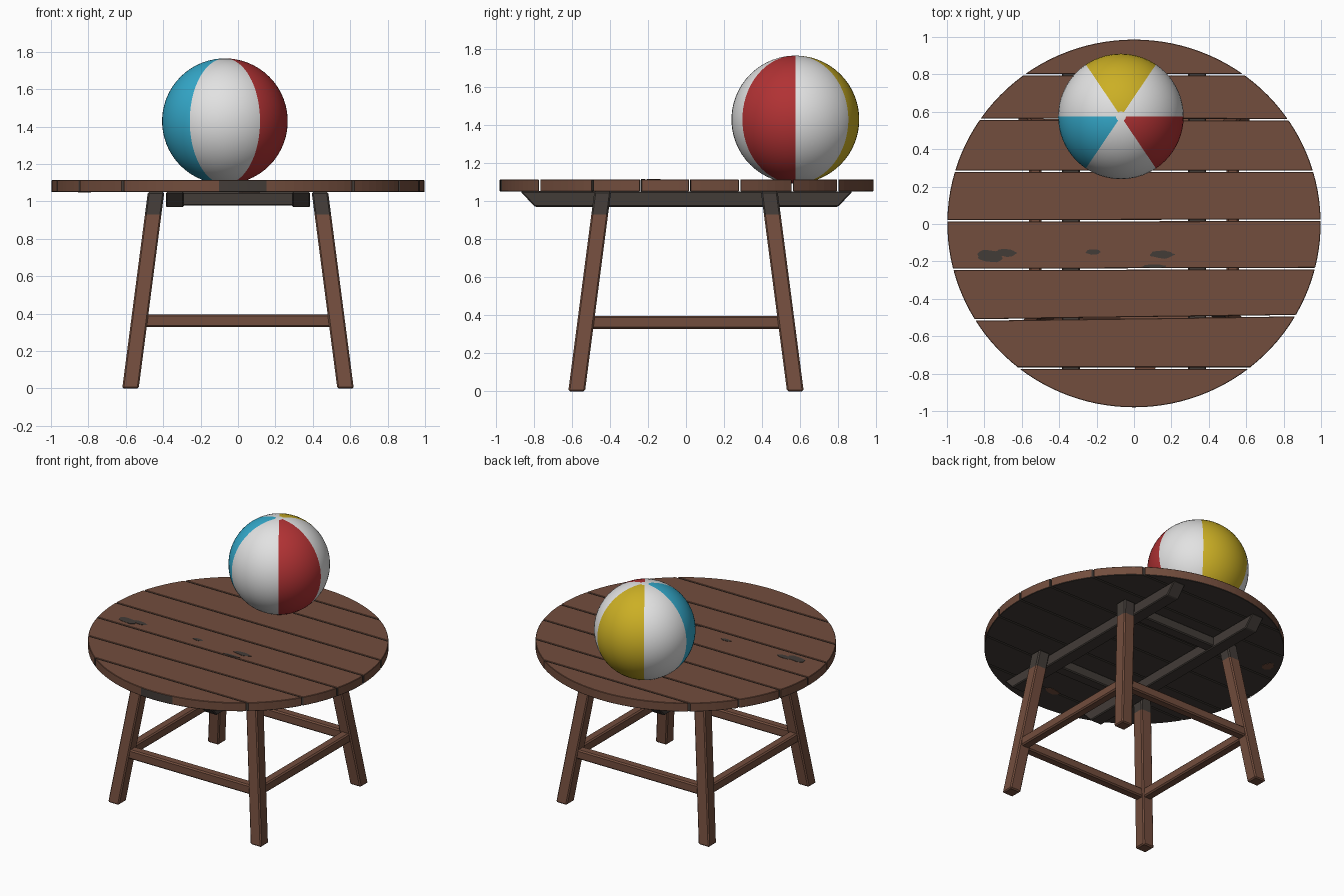
import bpy, bmesh, math, random
from mathutils import Vector

if "Cube" in bpy.data.objects:
    bpy.data.objects.remove(bpy.data.objects["Cube"])

random.seed(4)


def material(name, rgb):
    m = bpy.data.materials.new(name)
    m.diffuse_color = (*rgb, 1)
    m.use_nodes = True
    m.node_tree.nodes["Principled BSDF"].inputs["Base Color"].default_value = m.diffuse_color
    return m


WOOD = material("brown wood", (0.17, 0.075, 0.047))
DARK = material("dark weathered wood", (0.055, 0.045, 0.039))
WHITE = material("white vinyl", (0.76, 0.76, 0.76))
RED = material("red vinyl", (0.44, 0.032, 0.034))
BLUE = material("blue vinyl", (0.035, 0.40, 0.60))
YELLOW = material("yellow vinyl", (0.60, 0.43, 0.018))


def finish(bm, name, mats, bevel=0.0):
    bmesh.ops.recalc_face_normals(bm, faces=bm.faces)
    me = bpy.data.meshes.new(name)
    bm.to_mesh(me)
    bm.free()
    for m in mats:
        me.materials.append(m)
    ob = bpy.data.objects.new(name, me)
    bpy.context.collection.objects.link(ob)
    if bevel:
        mod = ob.modifiers.new("edge softening", 'BEVEL')
        mod.width, mod.segments = bevel, 1
        mod.limit_method, mod.angle_limit = 'ANGLE', math.radians(40)
    return ob


def loft(rings, name, mats, bevel=0.0, rule=None):
    """Join equal rings of points into a capped solid; rule(face) gives the material."""
    bm = bmesh.new()
    vs = [[bm.verts.new(p) for p in r] for r in rings]
    n = len(vs[0])
    for a, b in zip(vs, vs[1:]):
        for i in range(n):
            bm.faces.new((a[i], a[(i + 1) % n], b[(i + 1) % n], b[i]))
    bm.faces.new(vs[0][::-1])
    bm.faces.new(vs[-1])
    bmesh.ops.recalc_face_normals(bm, faces=bm.faces)
    if rule:
        bm.normal_update()
        for f in bm.faces:
            f.material_index = rule(f)
    return finish(bm, name, mats, bevel)


def box(name, centre, size, mat, bevel=0.007):
    cx, cy, cz = centre
    hx, hy, hz = (s / 2 for s in size)
    sq = [(-1, -1), (1, -1), (1, 1), (-1, 1)]
    rings = [[(cx + hx * x, cy + hy * y, cz + s * hz) for x, y in sq] for s in (-1, 1)]
    return loft(rings, name, [mat], bevel)


# Tabletop: planks cut from a disc, with dark undersides and seams
RX, RY, CY, Z0, Z1, GAP = 0.998, 0.983, 0.003, 1.051, 1.114, 0.004
seams = [(-2, -2), (-0.77, -0.77), (-0.513, -0.49), (-0.243, -0.238), (0.017, 0.02),
         (0.282, 0.282), (0.56, 0.558), (0.798, 0.798), (2, 2)]


def rim_angle(y):
    return math.asin(max(-1, min(1, (y - CY) / RY)))


def plank_rule(f):
    c, n = f.calc_center_median(), f.normal
    if n.z < -0.5:
        return 1
    if n.z > 0.5:
        return 0
    on_rim = math.hypot(c.x / RX, (c.y - CY) / RY) > 0.985
    worn = c.y < -0.9 and -0.08 < c.x < 0.14
    return 0 if on_rim and not worn else 1


for k, (lo, hi) in enumerate(zip(seams, seams[1:])):
    pts = []
    for side, order in ((1, 1), (-1, -1)):
        i = 1 if side > 0 else 0
        a, b = rim_angle(lo[i] + GAP), rim_angle(hi[i] - GAP)
        n = max(3, round((b - a) / math.radians(3)))
        arc = [a + (b - a) * j / n for j in range(n + 1)][::order]
        for t in arc:
            p = Vector((side * RX * math.cos(t), CY + RY * math.sin(t), 0))
            if all((p - q).length > 1e-4 for q in pts):
                pts.append(p)
    rings = [[(p.x, p.y, z) for p in pts] for z in (Z0, Z1)]
    loft(rings, f"tabletop_plank_{k + 1}", [WOOD, DARK], 0.003, plank_rule)


# Worn patches: thin irregular plates on the top and underside
def patch(name, x, y, w, d, z, mat):
    n = 18
    ring = []
    for i in range(n):
        t = 2 * math.pi * i / n
        r = random.uniform(0.82, 1.1)
        ring.append((x + w / 2 * r * math.cos(t), y + d / 2 * r * math.sin(t)))
    loft([[(px, py, zz) for px, py in ring] for zz in (z - 0.002, z + 0.002)], name, [mat])


for i, (x, y, w, d) in enumerate([(-0.77, -0.172, 0.14, 0.07), (-0.69, -0.155, 0.13, 0.04),
                                  (-0.22, -0.15, 0.08, 0.03), (0.15, -0.163, 0.13, 0.045),
                                  (0.11, -0.226, 0.14, 0.018)]):
    patch(f"worn_patch_{i + 1}", x, y, w, d, Z1, DARK)
for i, (x, y, w, d) in enumerate([(0.06, -0.77, 0.12, 0.06), (-0.82, 0.4, 0.07, 0.1)]):
    patch(f"underside_patch_{i + 1}", x, y, w, d, Z0, WOOD)

# Support beams under the top, with slanted ends
for sx, name in ((-1, "left"), (1, "right")):
    prof = [(-0.87, 1.05), (-0.795, 0.97), (0.80, 0.97), (0.875, 1.05)]
    loft([[(sx * 0.338 + dx, y, z) for y, z in prof] for dx in (-0.048, 0.048)],
         f"{name}_support_beam", [DARK], 0.006)

# Cross beams between the support beams
for sy, name in ((-1, "front"), (1, "back")):
    box(f"{name}_cross_beam", (0, sy * 0.43, 1.014), (0.6, 0.08, 0.072), DARK)

# Splayed legs with dark tops
for sx, xn in ((-1, "left"), (1, "right")):
    for sy, yn in ((-1, "front"), (1, "back")):
        rings = []
        for z in (0.0, 0.93, 1.05):
            c = 0.575 - 0.137 * z / 1.05
            h = 0.044
            rings.append([(sx * c + h * x, sy * c + h * y, z)
                          for x, y in ((-1, -1), (1, -1), (1, 1), (-1, 1))])
        loft(rings, f"{yn}_{xn}_leg", [WOOD, DARK], 0.008,
             lambda f: 1 if f.calc_center_median().z > 0.9 else 0)

# Stretchers joining the legs
for s, a, b in ((-1, "front", "left"), (1, "back", "right")):
    box(f"{a}_stretcher", (0, s * 0.528, 0.362), (1.02, 0.066, 0.068), WOOD, 0.009)
    box(f"{b}_stretcher", (s * 0.528, 0, 0.362), (0.066, 1.02, 0.068), WOOD, 0.009)

# Beach ball: six panels with a small white cap at each pole
R, BC = 0.336, Vector((-0.07, 0.575, 1.429))
bounds = [0, 56, 124, 180, 236, 304, 360]
panel_mats = [0, 3, 0, 2, 0, 1]
lons, lon_mat = [], []
for p, (a, b) in enumerate(zip(bounds, bounds[1:])):
    for j in range(10):
        lons.append(math.radians(a + (b - a) * j / 10))
        lon_mat.append(panel_mats[p])
lats = [math.radians(d) for d in [4.5] + list(range(9, 172, 6)) + [175.5]]
bm = bmesh.new()
grid = [[bm.verts.new(BC + R * Vector((math.sin(t) * math.cos(l), math.sin(t) * math.sin(l),
                                       math.cos(t)))) for l in lons] for t in lats]
n = len(lons)
for r0, r1 in zip(grid, grid[1:]):
    for i in range(n):
        f = bm.faces.new((r0[i], r1[i], r1[(i + 1) % n], r0[(i + 1) % n]))
        f.material_index = lon_mat[i]
for ring, s in ((grid[0], 1), (grid[-1], -1)):
    pole = bm.verts.new(BC + Vector((0, 0, s * R)))
    for i in range(n):
        bm.faces.new((pole, ring[i], ring[(i + 1) % n]))
for f in bm.faces:
    f.smooth = True
finish(bm, "beach_ball", [WHITE, RED, BLUE, YELLOW])
